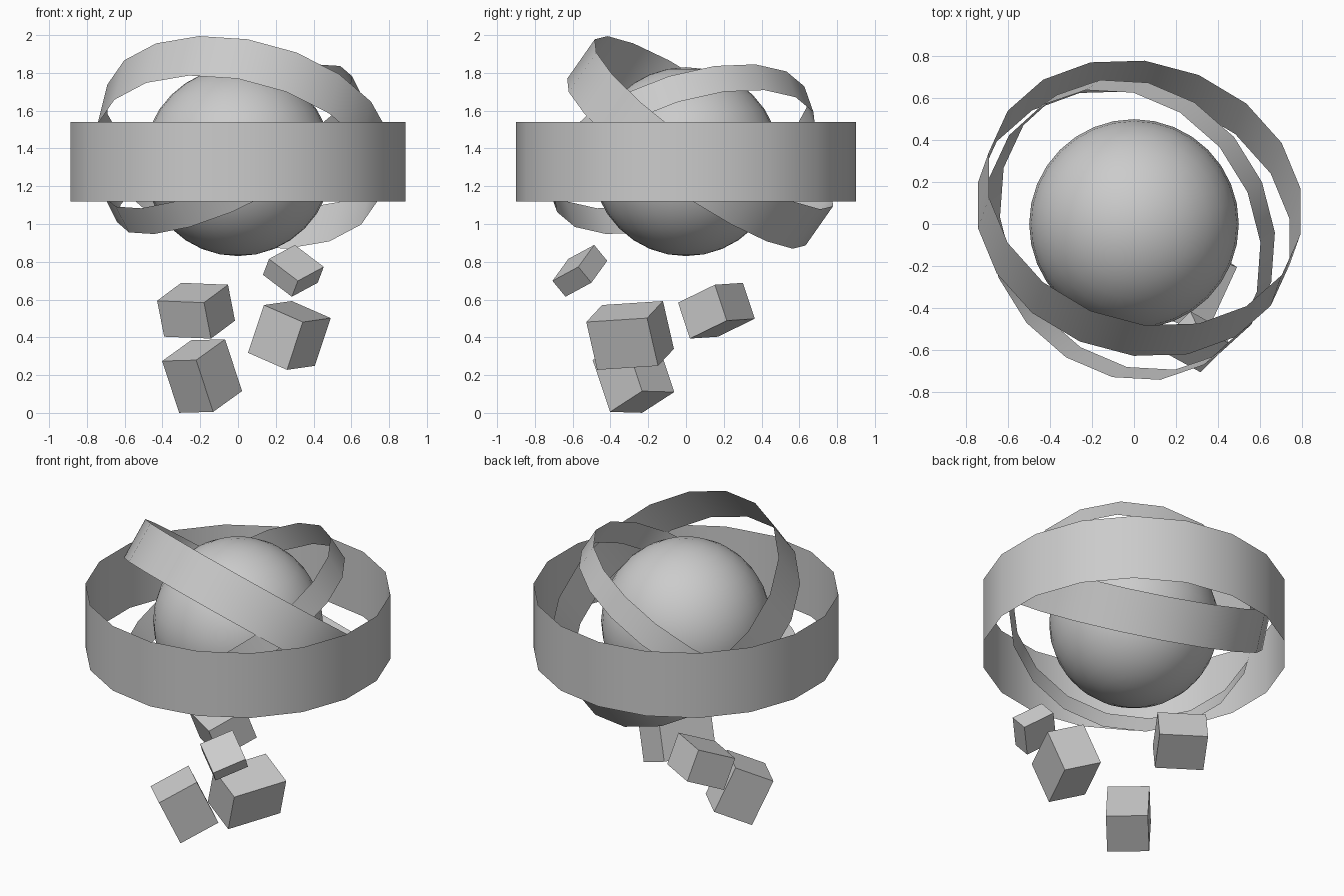
import bpy, bmesh, math
from mathutils import Matrix, Vector

if "Cube" in bpy.data.objects:
    bpy.data.objects.remove(bpy.data.objects["Cube"])

grey = bpy.data.materials.new("stone_grey")
grey.diffuse_color = (0.6, 0.6, 0.6, 1)
grey.use_nodes = True
grey.node_tree.nodes["Principled BSDF"].inputs["Base Color"].default_value = grey.diffuse_color


def add_object(name, bm, smooth=False):
    mesh = bpy.data.meshes.new(name)
    for f in bm.faces:
        f.smooth = smooth
    bm.to_mesh(mesh)
    bm.free()
    mesh.materials.append(grey)
    ob = bpy.data.objects.new(name, mesh)
    bpy.context.collection.objects.link(ob)
    return ob


def ring(name, radius, height, centre, axis=(0, 0, 1), phase=0, sides=18):
    """Open, paper-thin band whose axis is tilted towards the given direction."""
    n = Vector(axis).normalized()
    rx = -math.asin(n.y)
    ry = math.atan2(n.x, n.z)
    bm = bmesh.new()
    rims = []
    for z in (-height / 2, height / 2):
        rims.append([bm.verts.new((radius * math.cos(a), radius * math.sin(a), z))
                     for a in (math.radians(90 + phase + 360 * i / sides)
                               for i in range(sides))])
    low, high = rims
    for i in range(sides):
        j = (i + 1) % sides
        bm.faces.new((low[i], low[j], high[j], high[i]))
    bm.transform(Matrix.Translation(centre) @ Matrix.Rotation(ry, 4, 'Y')
                 @ Matrix.Rotation(rx, 4, 'X'))
    return add_object(name, bm, True)


def chunk(name, centre, e1, e2, e3):
    """Tumbled block given by its centre and three edge directions."""
    m = Matrix((e1, e2, e3)).transposed().to_4x4()
    bm = bmesh.new()
    bmesh.ops.create_cube(bm, size=1, matrix=Matrix.Translation(centre) @ m)
    bmesh.ops.recalc_face_normals(bm, faces=bm.faces)
    return add_object(name, bm)


# Central ball
bm = bmesh.new()
bmesh.ops.create_uvsphere(bm, u_segments=32, v_segments=16, radius=0.5,
                          matrix=Matrix.Translation((0, 0, 1.33)))
add_object("core_ball", bm, True)

# Three bands around the ball
ring("outer_ring", 0.90, 0.42, (0, 0, 1.33))
ring("middle_ring", 0.77, 0.26, (0.025, 0.075, 1.432), (0.20, 0.56, 0.80), -8)
ring("inner_ring", 0.73, 0.16, (-0.018, -0.028, 1.396), (-0.43, -0.30, 0.85), 7)

# Floating blocks below
chunk("lowest_block", (-0.19, -0.278, 0.195),
      (-0.18, 0.17, -0.005), (0.153, 0.17, 0.11), (0.09, 0.092, -0.274))
chunk("left_block", (-0.222, 0.161, 0.541),
      (-0.248, 0.148, 0.01), (0.127, 0.195, 0.095), (0.037, 0.063, -0.19))
chunk("right_block", (0.272, -0.296, 0.41),
      (-0.206, 0.084, 0.09), (0.148, 0.322, 0.021), (-0.084, 0.058, -0.253))
chunk("small_block", (0.293, -0.562, 0.752),
      (-0.153, 0.084, 0.116), (0.137, 0.137, 0.074), (-0.032, 0.069, -0.084))
